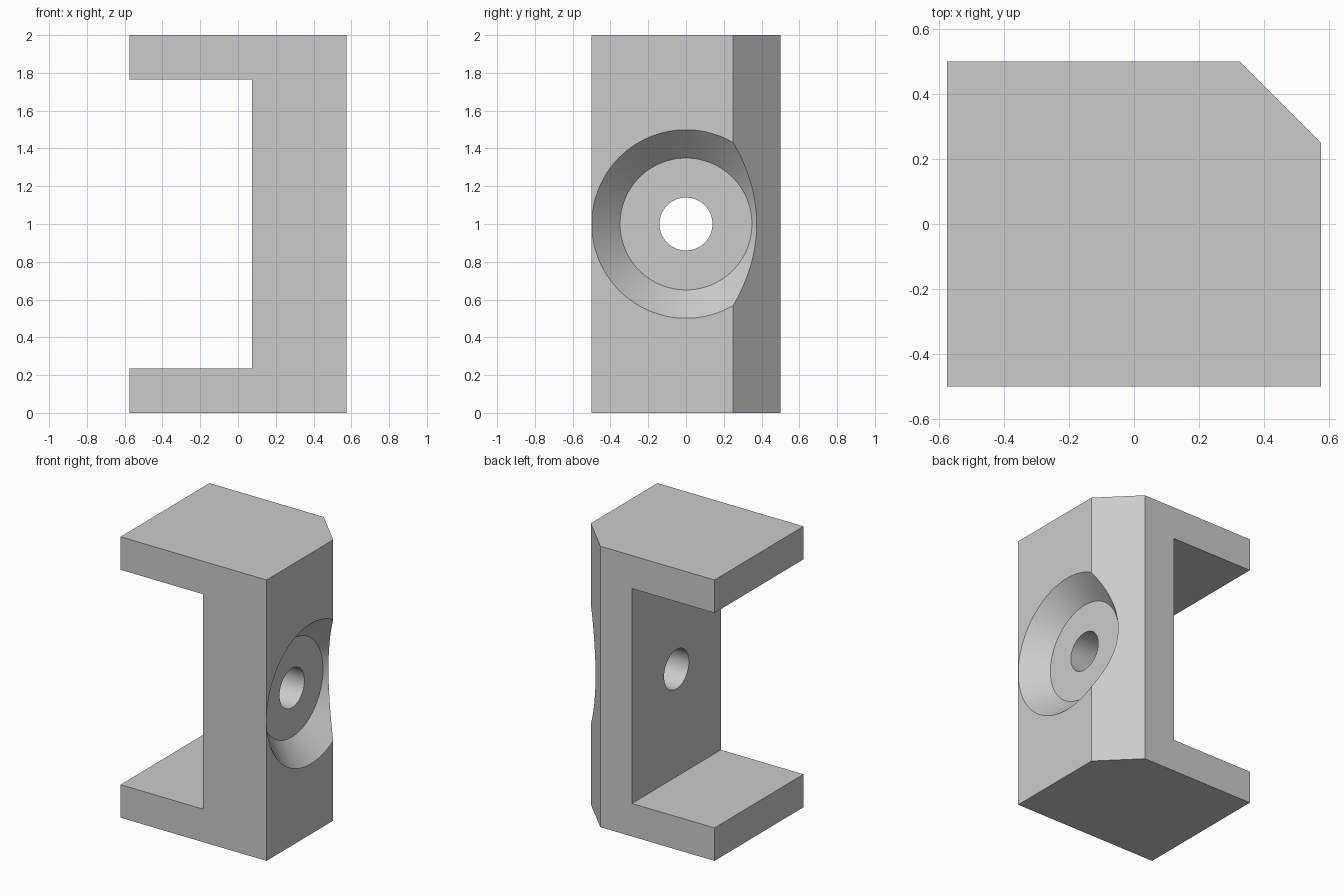
import bpy, bmesh
from math import cos, sin, pi

cube = bpy.data.objects.get("Cube")
if cube:
    bpy.data.objects.remove(cube, do_unlink=True)

HALF_X, HALF_Y, HEIGHT = 0.575, 0.5, 2.0
WEB_X, FLANGE, CHAMFER = 0.075, 0.235, 0.25
SEGMENTS = 128

grey = bpy.data.materials.new("light_grey")
grey.use_nodes = True
colour = (0.6, 0.6, 0.6, 1)
grey.diffuse_color = colour
grey.node_tree.nodes["Principled BSDF"].inputs["Base Color"].default_value = colour


def make_object(name, bm):
    bmesh.ops.recalc_face_normals(bm, faces=bm.faces)
    mesh = bpy.data.meshes.new(name)
    bm.to_mesh(mesh)
    bm.free()
    mesh.materials.append(grey)
    obj = bpy.data.objects.new(name, mesh)
    bpy.context.collection.objects.link(obj)
    return obj


# Channel bracket: C profile extruded front to back
profile = [(-HALF_X, 0), (HALF_X, 0), (HALF_X, HEIGHT), (-HALF_X, HEIGHT),
           (-HALF_X, HEIGHT - FLANGE), (WEB_X, HEIGHT - FLANGE),
           (WEB_X, FLANGE), (-HALF_X, FLANGE)]
bm = bmesh.new()
face = bm.faces.new([bm.verts.new((x, -HALF_Y, z)) for x, z in profile])
extruded = bmesh.ops.extrude_face_region(bm, geom=[face])["geom"]
bmesh.ops.translate(bm, vec=(0, 2 * HALF_Y, 0),
                    verts=[v for v in extruded if isinstance(v, bmesh.types.BMVert)])
bmesh.ops.recalc_face_normals(bm, faces=bm.faces)

# Chamfer on the rear vertical corner of the web
corner = [e for e in bm.edges
          if all(v.co.x > HALF_X - 0.01 and v.co.y > HALF_Y - 0.01 for v in e.verts)]
bmesh.ops.bevel(bm, geom=corner, offset=CHAMFER, segments=1,
                affect='EDGES', offset_type='OFFSET')
bracket = make_object("channel_bracket", bm)

# Cutter: through hole, flat seat and 45 degree countersink, turned about x
bm = bmesh.new()
rings = []
for x, r in [(-0.1, 0.14), (0.425, 0.14), (0.425, 0.349), (0.675, 0.599)]:
    rings.append([bm.verts.new((x, r * cos(2 * pi * i / SEGMENTS),
                                1 + r * sin(2 * pi * i / SEGMENTS)))
                  for i in range(SEGMENTS)])
for a, b in zip(rings, rings[1:]):
    for i in range(SEGMENTS):
        j = (i + 1) % SEGMENTS
        bm.faces.new((a[i], a[j], b[j], b[i]))
bm.faces.new(rings[0])
bm.faces.new(rings[-1])
cutter = make_object("countersink_cutter", bm)
cutter.hide_render = True

# Cut the countersunk hole
cut = bracket.modifiers.new("countersunk_hole", 'BOOLEAN')
cut.operation = 'DIFFERENCE'
cut.solver = 'EXACT'
cut.object = cutter
bpy.ops.object.select_all(action='DESELECT')
bracket.select_set(True)
bpy.context.view_layer.objects.active = bracket
bpy.ops.object.modifier_apply(modifier=cut.name)
bpy.data.objects.remove(cutter, do_unlink=True)
bpy.ops.object.shade_smooth_by_angle(angle=pi / 9)
